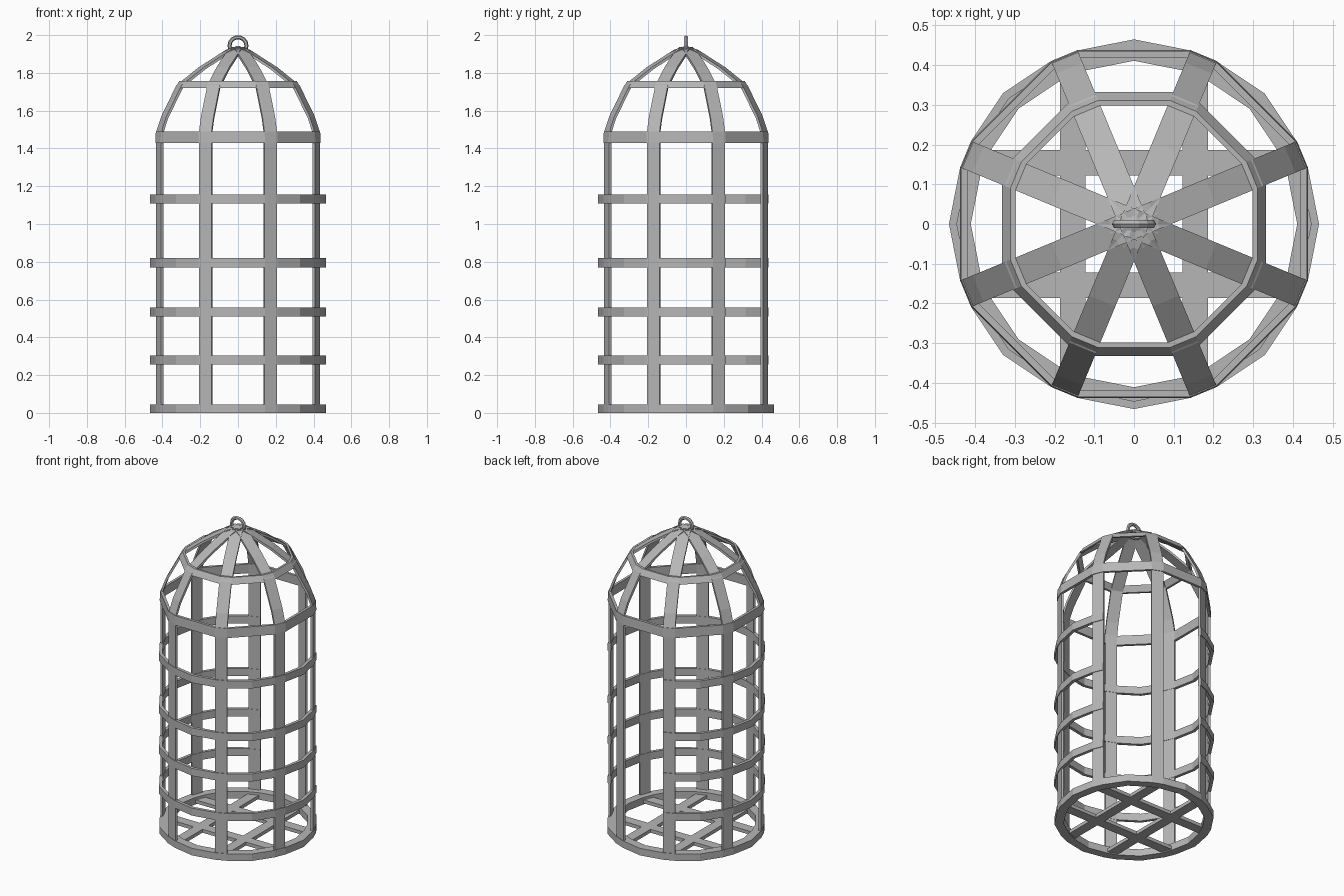
import bpy, bmesh
from math import sin, cos, radians, pi
from mathutils import Matrix

cube = bpy.data.objects.get("Cube")
if cube:
    bpy.data.objects.remove(cube, do_unlink=True)

iron = bpy.data.materials.new("grey_iron")
iron.use_nodes = True
GREY = (0.47, 0.47, 0.47, 1)
iron.diffuse_color = GREY
bsdf = iron.node_tree.nodes["Principled BSDF"]
bsdf.inputs["Base Color"].default_value = GREY
bsdf.inputs["Roughness"].default_value = 0.8

HALF = 0.036          # half width of a bar
STEP = 45             # angle between bars


def finish(name, bm):
    bmesh.ops.recalc_face_normals(bm, faces=bm.faces[:])
    mesh = bpy.data.meshes.new(name)
    bm.to_mesh(mesh)
    bm.free()
    mesh.materials.append(iron)
    obj = bpy.data.objects.new(name, mesh)
    bpy.context.collection.objects.link(obj)
    return obj


def polar(deg, r, side, z):
    """Point at radius r along an angle, moved sideways along the tangent."""
    a = radians(deg)
    return (r * cos(a) - side * sin(a), r * sin(a) + side * cos(a), z)


def loft(name, sections, closed=False):
    """Join four-cornered sections into a solid bar or a closed hoop."""
    bm = bmesh.new()
    rows = [[bm.verts.new(p) for p in s] for s in sections]
    pairs = list(zip(rows, rows[1:]))
    if closed:
        pairs.append((rows[-1], rows[0]))
    else:
        bm.faces.new(rows[0])
        bm.faces.new(rows[-1])
    for a, b in pairs:
        for i in range(4):
            j = (i + 1) % 4
            bm.faces.new((a[i], a[j], b[j], b[i]))
    return finish(name, bm)


def bar(name, deg, profile, thick):
    """Flat strip following (radius, height) points; thick is (dr, dz) inward."""
    dr, dz = thick
    loft(name, [[polar(deg, r, -HALF, z), polar(deg, r, HALF, z),
                 polar(deg, r - dr, HALF, z - dz), polar(deg, r - dr, -HALF, z - dz)]
                for r, z in profile])


def hoop(name, low, high, thick, mid=None, first=0, count=8):
    """Hoop bent around the bars; low and high are (radius, height)."""
    def section(deg, side, extra):
        (r0, z0), (r1, z1) = low, high
        r0, r1 = r0 + extra, r1 + extra
        return [polar(deg, r0, side, z0), polar(deg, r1, side, z1),
                polar(deg, r1 - thick, side, z1), polar(deg, r0 - thick, side, z0)]

    rows = []
    for k in range(count):
        deg = STEP / 2 + STEP * (first + k)
        rows += [section(deg, -HALF, 0), section(deg, HALF, 0)]
        if mid and (count == 8 and first == 0 or k < count - 1):
            rows.append(section(deg + STEP / 2, 0, mid - low[0]))
    loft(name, rows, closed=(first == 0))


# Upright bars and the ribs of the dome
dome = [(0.455, 1.46), (0.453, 1.49), (0.425, 1.57), (0.338, 1.735),
        (0.21, 1.83), (0.055, 1.922), (0.0, 1.938)]
for k in range(8):
    angle = STEP / 2 + STEP * k
    bar(f"upright_bar_{k + 1}", angle, [(0.455, 0.005), (0.455, 1.47)], (0.014, 0))
    bar(f"dome_rib_{k + 1}", angle, dome, (0.01, 0.01))

# Base hoop, and side hoops left open over two bays for the doorway
hoop("base_hoop", (0.458, 0), (0.458, 0.045), 0.054, mid=0.465)
for n, z in enumerate((0.28, 0.535, 0.795, 1.132)):
    hoop(f"side_hoop_{n + 1}", (0.459, z - 0.024), (0.459, z + 0.024), 0.02,
         mid=0.466, first=2, count=7)

# Eight-sided bands of the dome
hoop("shoulder_band", (0.459, 1.43), (0.456, 1.49), 0.018)
hoop("upper_band", (0.345, 1.72), (0.322, 1.757), 0.014)

# Crossed floor slats
for n, (off, turn) in enumerate([(s, t) for t in (0, pi / 2) for s in (-0.154, 0.154)]):
    bm = bmesh.new()
    place = (Matrix.Rotation(turn, 4, 'Z') @ Matrix.Translation((0, off, 0.018))
             @ Matrix.Diagonal((0.83, 0.064, 0.022, 1)))
    bmesh.ops.create_cube(bm, size=1, matrix=place)
    finish(f"floor_slat_{n + 1}", bm)

# Cap where the ribs meet
bm = bmesh.new()
bmesh.ops.create_cone(bm, cap_ends=True, segments=8, radius1=0.065, radius2=0.008,
                      depth=0.025, matrix=Matrix.Translation((0, 0, 1.93))
                      @ Matrix.Rotation(pi / 8, 4, 'Z'))
finish("dome_cap", bm)

# Hanging ring
bpy.ops.mesh.primitive_torus_add(major_segments=14, minor_segments=6, major_radius=0.045,
                                 minor_radius=0.011, location=(0, 0, 1.944),
                                 rotation=(pi / 2, 0, 0))
ring = bpy.context.object
ring.name = "hanging_ring"
ring.data.materials.append(iron)
